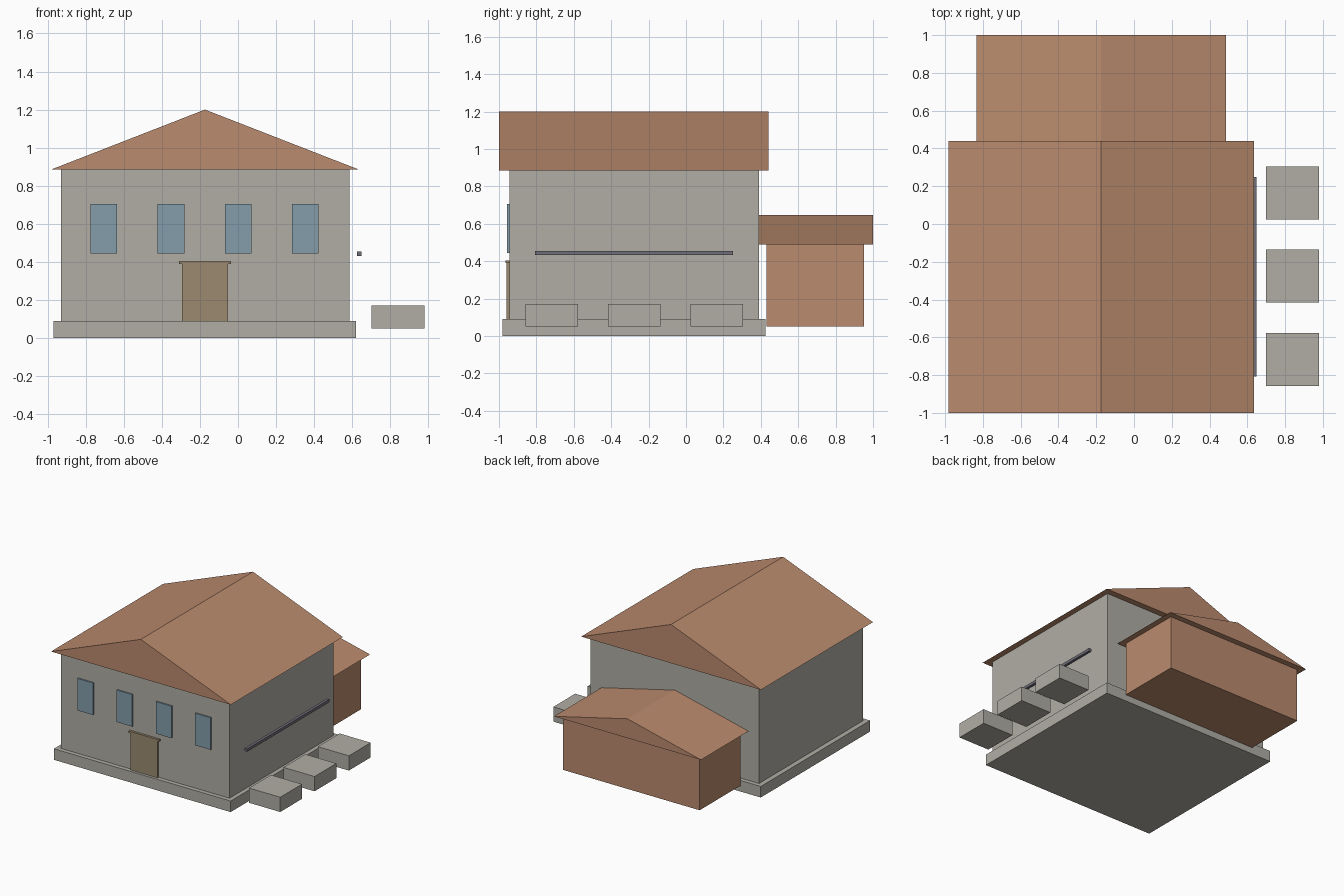
import bpy

cube = bpy.data.objects.get("Cube")
if cube:
    bpy.data.objects.remove(cube, do_unlink=True)


def material(name, *srgb):
    color = [(c / 255 / 12.92) if c < 11 else ((c / 255 + 0.055) / 1.055) ** 2.4 for c in srgb] + [1]
    mat = bpy.data.materials.new(name)
    mat.use_nodes = True
    mat.diffuse_color = color
    bsdf = mat.node_tree.nodes["Principled BSDF"]
    bsdf.inputs["Base Color"].default_value = color
    bsdf.inputs["Roughness"].default_value = 0.9
    return mat


STONE = material("stone", 177, 174, 165)
CLAY = material("terracotta", 187, 139, 110)
GLASS = material("window_blue", 132, 157, 171)
WOOD = material("door_brown", 155, 138, 112)
METAL = material("dark_metal", 112, 109, 119)


def build(name, verts, faces, mat):
    mesh = bpy.data.meshes.new(name)
    mesh.from_pydata(verts, [], faces)
    mesh.materials.append(mat)
    obj = bpy.data.objects.new(name, mesh)
    bpy.context.collection.objects.link(obj)
    return obj


def prism(name, profile, y0, y1, mat):
    """Extrude an x-z profile (counter-clockwise seen from the front) along y."""
    n = len(profile)
    verts = [(x, y, z) for y in (y0, y1) for x, z in profile]
    faces = [list(range(n)), list(range(2 * n - 1, n - 1, -1))]
    faces += [(i, i + n, (i + 1) % n + n, (i + 1) % n) for i in range(n)]
    return build(name, verts, faces, mat)


def box(name, x0, x1, y0, y1, z0, z1, mat):
    return prism(name, [(x0, z0), (x1, z0), (x1, z1), (x0, z1)], y0, y1, mat)


def gable_roof(name, x0, x1, y0, y1, eave, ridge):
    prism(name, [(x0, eave), (x1, eave), ((x0 + x1) / 2, ridge)], y0, y1, CLAY)


# Main house
box("foundation", -0.97, 0.62, -0.98, 0.425, 0, 0.09, STONE)
box("house_walls", -0.93, 0.585, -0.945, 0.39, 0.09, 0.885, STONE)
gable_roof("house_roof", -0.982, 0.635, -1, 0.44, 0.885, 1.2)

# Rear annex
box("annex_walls", -0.79, 0.44, 0.43, 0.953, 0.05, 0.49, CLAY)
gable_roof("annex_roof", -0.835, 0.488, 0.39, 1, 0.49, 0.647)

# Front windows and door
for i in range(4):
    x = -0.705 + i * 0.353
    box(f"window_{i + 1}", x - 0.07, x + 0.07, -0.957, -0.94, 0.445, 0.705, GLASS)
box("door", -0.295, -0.052, -0.959, -0.94, 0.09, 0.39, WOOD)
box("door_lintel", -0.31, -0.037, -0.964, -0.94, 0.39, 0.405, WOOD)

# Side rail and stone blocks
box("side_rail", 0.625, 0.648, -0.807, 0.25, 0.432, 0.455, METAL)
for i in range(3):
    y = -0.717 + i * 0.441
    box(f"stone_block_{i + 1}", 0.7, 0.98, y - 0.14, y + 0.14, 0.05, 0.17, STONE)
